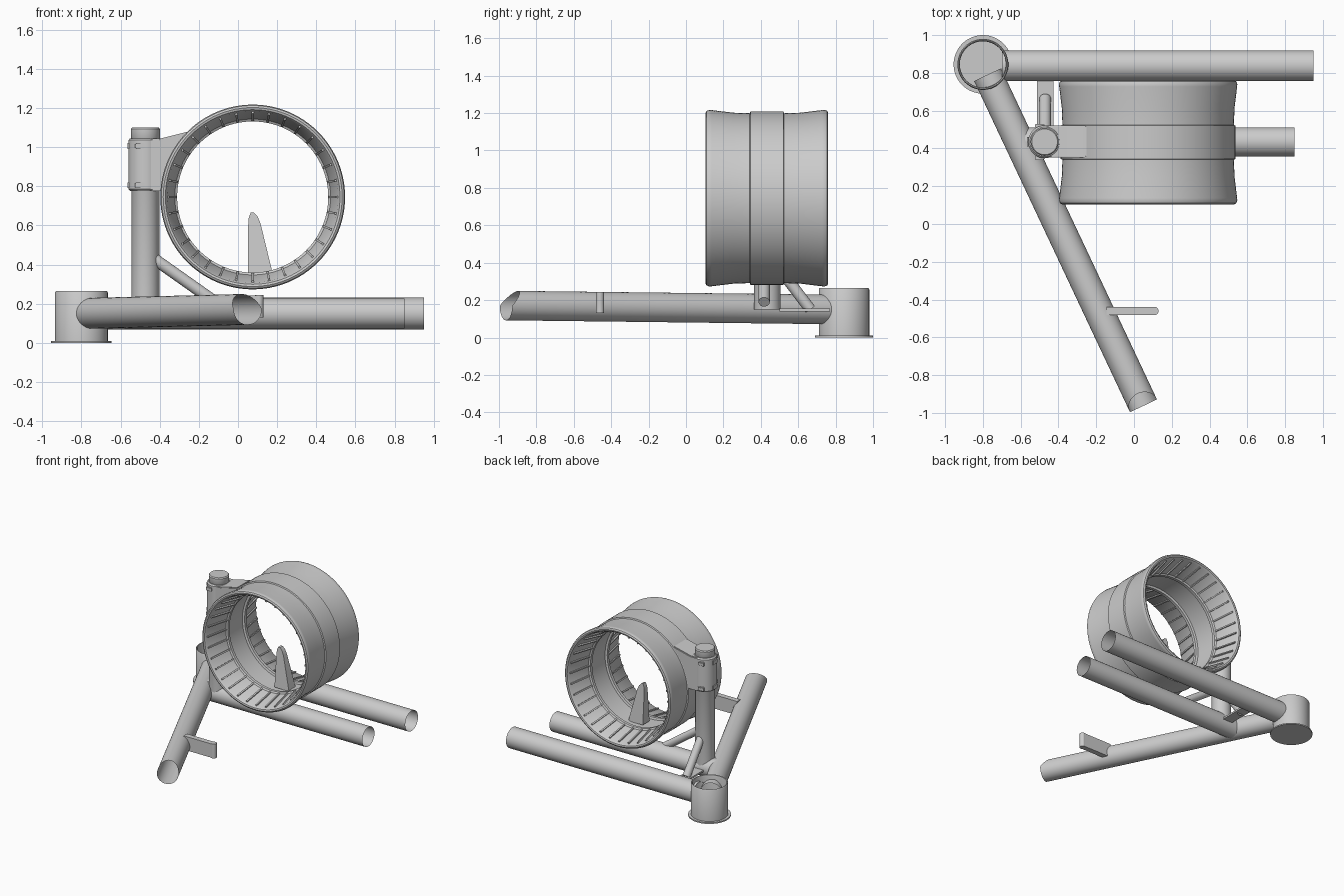
import bpy, bmesh, math
from mathutils import Vector, Matrix

if "Cube" in bpy.data.objects:
    bpy.data.objects.remove(bpy.data.objects["Cube"])


def finish(name, bm, smooth=True):
    bmesh.ops.recalc_face_normals(bm, faces=bm.faces)
    me = bpy.data.meshes.new(name)
    bm.to_mesh(me)
    bm.free()
    ob = bpy.data.objects.new(name, me)
    bpy.context.collection.objects.link(ob)
    if smooth:
        bpy.ops.object.select_all(action='DESELECT')
        ob.select_set(True)
        bpy.context.view_layer.objects.active = ob
        bpy.ops.object.shade_smooth_by_angle(angle=math.radians(35))
    return ob


def align(a, b):
    a, b = Vector(a), Vector(b)
    return Matrix.Translation(a) @ Vector((0, 0, 1)).rotation_difference(b - a).to_matrix().to_4x4()


def lathe(name, profile, matrix, n=64, closed=False):
    """Revolve (radius, height) points around local z."""
    bm = bmesh.new()
    rings = [[bm.verts.new((r * math.cos(k * math.tau / n), r * math.sin(k * math.tau / n), h))
              for k in range(n)] for r, h in profile]
    pairs = list(zip(rings, rings[1:])) + ([(rings[-1], rings[0])] if closed else [])
    for p, q in pairs:
        for k in range(n):
            m = (k + 1) % n
            bm.faces.new((p[k], p[m], q[m], q[k]))
    bmesh.ops.remove_doubles(bm, verts=bm.verts, dist=1e-5)
    bmesh.ops.transform(bm, matrix=matrix, verts=bm.verts)
    return finish(name, bm)


def tube(name, a, b, r, n=40, caps=False):
    length = (Vector(b) - Vector(a)).length
    prof = [(r, 0), (r, length)]
    if caps:
        prof = [(0, 0)] + prof + [(0, length)]
    return lathe(name, prof, align(a, b), n)


def box(bm, size, matrix):
    bmesh.ops.create_cube(bm, size=1, matrix=matrix @ Matrix.Diagonal((*size, 1)))


def prism(name, pts, y0, y1, bevel=0.0, top_scale=None):
    """Extrude an (x, z) outline along y."""
    bm = bmesh.new()
    f = bm.faces.new([bm.verts.new((x, y0, z)) for x, z in pts])
    ext = bmesh.ops.extrude_face_region(bm, geom=[f])
    for v in [g for g in ext['geom'] if isinstance(g, bmesh.types.BMVert)]:
        v.co.y = y1
    if top_scale:
        z0, z1, s = top_scale
        mid = (y0 + y1) / 2
        for v in bm.verts:
            v.co.y = mid + (v.co.y - mid) * (1 + (s - 1) * (v.co.z - z0) / (z1 - z0))
    if bevel:
        bmesh.ops.bevel(bm, geom=bm.edges[:], offset=bevel, segments=2, affect='EDGES')
    return finish(name, bm)


# hollow corner hub with foot flange
HUB = (-0.80, 0.845)
lathe('corner_hub', [(0, 0), (.155, 0), (.155, .01), (.135, .01), (.135, .257), (.13, .265),
                     (.125, .262), (.122, .25), (.122, .02), (0, .02)],
      Matrix.Translation((*HUB, 0)))

# open-ended frame tubes
tube('back_frame_tube', (-.70, .838, .15), (.95, .838, .15), .081)
tube('middle_frame_tube', (-.58, .435, .15), (.85, .435, .15), .077)
diag = tube('diagonal_frame_tube', (-.775, .79, .15), (.05, -.962, .171), .079)
axis = Vector((.825, -1.752, .021)).normalized()
end = Vector((.05, -.962, .171))
for v in diag.data.vertices:                      # notched upper lip at the free end
    if (v.co - end).length < .1:
        v.co -= axis * .07 * max(0, (v.co.z - .171) / .079)

# upright post and braces
PX, PY = -.473, .435
lathe('upright_post', [(0, .15), (.071, .15), (.071, 1.04), (.074, 1.045), (.074, 1.092),
                       (.068, 1.1), (0, 1.1)], Matrix.Translation((PX, PY, 0)), 48)
tube('side_brace', (-.47, .46, .42), (-.47, .665, .15), .03, 24, True)
tube('front_brace', (-.43, .418, .43), (-.09, .418, .19), .03, 24, True)
bm = bmesh.new()
box(bm, (.085, .27, .014), Matrix.Translation((-.47, .635, .147)))
finish('brace_plate', bm, False)

# bracket on the diagonal tube
bm = bmesh.new()
box(bm, (.25, .042, .11), Matrix.Translation((-.02, -.46, .187)))
finish('tab_plate', bm, False)
tube('tab_round_end', (.108, -.46, .13), (.108, -.46, .244), .022, 24, True)

# clamp and arm holding the ring
lathe('post_clamp', [(.07, .775), (.078, .775), (.087, .785), (.087, 1.035), (.078, 1.045), (.07, 1.045)],
      Matrix.Translation((PX, PY, 0)), 48)
prism('ring_arm', [(-.47, .776), (-.37, .776), (-.34, .9), (-.25, 1.04), (-.25, 1.08),
                   (-.40, 1.043), (-.47, 1.043)], .353, .522, .006)
for i, z in enumerate((.805, 1.005)):             # clamp bolts
    for j, (x, y, w) in enumerate(((-.50, .35, .05), (-.50, .52, .05))):
        bm = bmesh.new()
        box(bm, (w, .02, .03), Matrix.Translation((x, y, z)))
        bmesh.ops.bevel(bm, geom=bm.edges[:], offset=.004, segments=2, affect='EDGES')
        finish(f'clamp_bolt_{i}_{j}', bm)
    bm = bmesh.new()
    box(bm, (.015, .05, .03), Matrix.Translation((-.558, PY, z)))
    finish(f'clamp_lug_{i}', bm, False)

# flared ring: half profile as (radius, distance from mid plane), mirrored
C = Vector((.075, .4325, .745))
half = [(.463, .088), (.454, .092), (.457, .18), (.471, .295), (.472, .308), (.467, .322), (.457, .328),
        (.446, .325), (.437, .312), (.398, .125), (.386, .118), (.386, .095), (.402, .09)]
profile = half + [(r, -h) for r, h in reversed(half)]
to_y = Matrix.Translation(C) @ Matrix.Rotation(math.radians(-90), 4, 'X')
lathe('flared_ring', profile, to_y, 96, True)

# slats lining both inner cones
bm = bmesh.new()
N = 32
for side in (1, -1):
    tilt = math.atan2(.437 - .398, .312 - .125) * side
    for k in range(N):
        m = (to_y @ Matrix.Rotation(k * math.tau / N, 4, 'Z')
             @ Matrix.Translation((.414, 0, .218 * side)) @ Matrix.Rotation(tilt, 4, 'Y'))
        box(bm, (.014, .011, .185), m)
finish('ring_slats', bm, False)

# fin standing inside the ring
prism('inner_fin', [(.05, .35), (.178, .35), (.115, .61), (.10, .645), (.082, .665), (.066, .667),
                    (.055, .64), (.052, .60)], .39, .475, 0, (.35, .667, .4))
